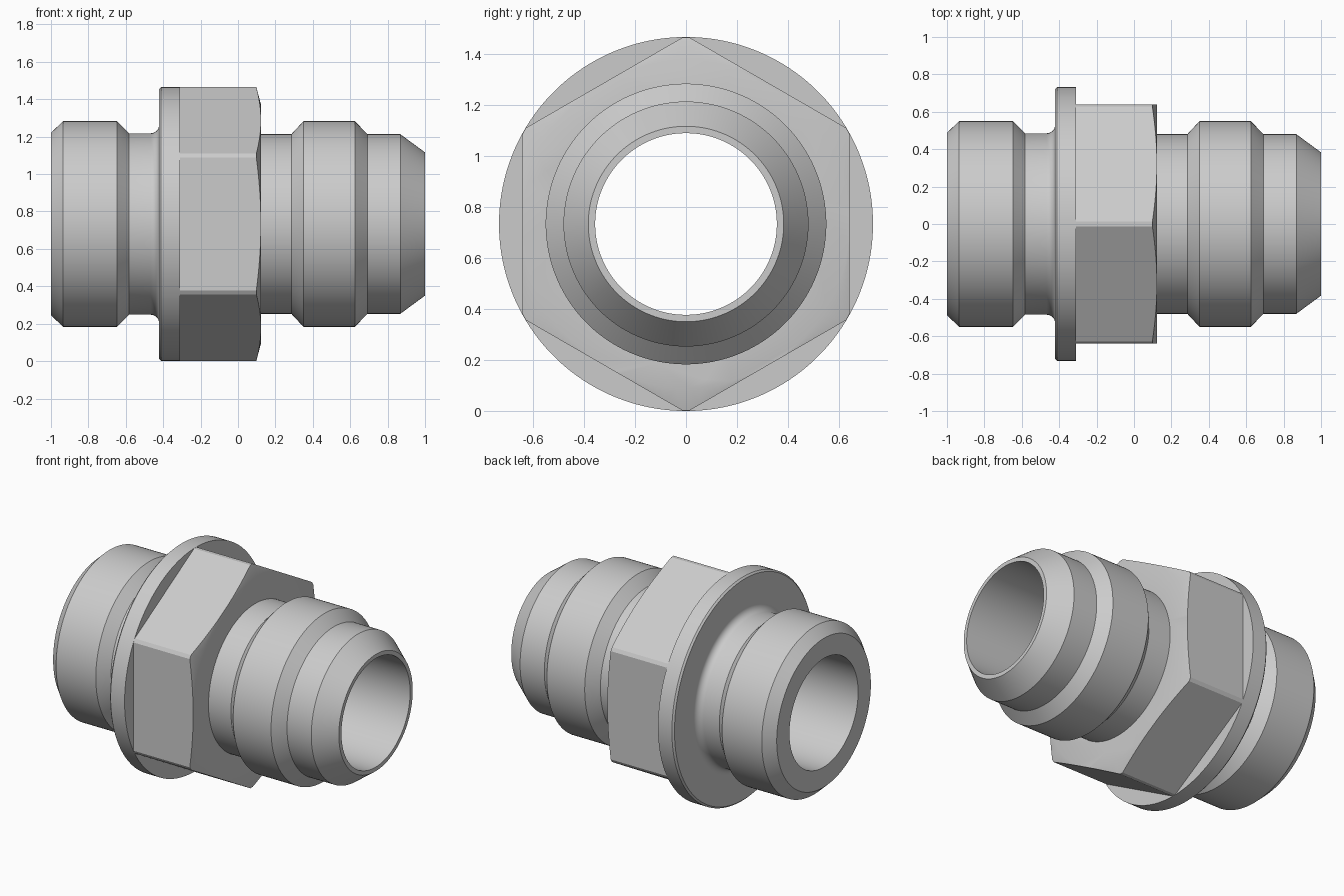
import bpy, bmesh
from math import sin, cos, pi, radians

if "Cube" in bpy.data.objects:
    bpy.data.objects.remove(bpy.data.objects["Cube"])

ZC = 0.733    # height of the fitting's axis
SEG = 144


def lathe(name, profile, seg=SEG, phase=pi / SEG):
    """Solid of revolution about the x axis from (x, radius) points."""
    bm = bmesh.new()
    rings = []
    for x, r in profile:
        rings.append([bm.verts.new((x, r * sin(phase + 2 * pi * i / seg),
                                    ZC + r * cos(phase + 2 * pi * i / seg)))
                      for i in range(seg)])
    for a, b in zip(rings, rings[1:]):
        for i in range(seg):
            j = (i + 1) % seg
            bm.faces.new((a[i], a[j], b[j], b[i]))
    bm.faces.new(rings[0])
    bm.faces.new(rings[-1])
    bmesh.ops.recalc_face_normals(bm, faces=bm.faces)
    me = bpy.data.meshes.new(name)
    bm.to_mesh(me)
    bm.free()
    ob = bpy.data.objects.new(name, me)
    bpy.context.collection.objects.link(ob)
    return ob


def boolean(target, tool, operation):
    """Apply a boolean and remove the tool object."""
    mod = target.modifiers.new(operation, 'BOOLEAN')
    mod.operation = operation
    mod.solver = 'EXACT'
    mod.object = tool
    bpy.context.view_layer.objects.active = target
    bpy.ops.object.modifier_apply(modifier=mod.name)
    bpy.data.objects.remove(tool)


# Turned body: threaded end, groove with fillet, flange, then the coned end
R = 0.045
fillet = [(-0.467 + R * sin(t), 0.485 + R - R * cos(t))
          for t in (radians(90 * i / 8) for i in range(9))]
body = lathe("hex_fitting", [
    (-1.0, 0.488), (-0.935, 0.55), (-0.647, 0.55), (-0.582, 0.485),
    *fillet,
    (-0.422, 0.722), (-0.411, 0.733), (-0.31, 0.733),
    (-0.31, 0.48), (0.285, 0.48), (0.35, 0.55), (0.625, 0.55),
    (0.692, 0.48), (0.868, 0.48), (1.0, 0.383)])

# Hexagon with a corner chamfer on its right side, rooted in the flange
hexagon = lathe("hexagon", [(-0.36, 0.739), (0.122, 0.739)], seg=6, phase=0)
chamfer = lathe("chamfer", [(-0.5, 0.732), (0.098, 0.732), (0.122, 0.642), ])
boolean(hexagon, chamfer, 'INTERSECT')
boolean(body, hexagon, 'UNION')

# Through bore
boolean(body, lathe("bore", [(-1.2, 0.356), (1.2, 0.356)]), 'DIFFERENCE')

body.select_set(True)
bpy.context.view_layer.objects.active = body
bpy.ops.object.shade_smooth_by_angle(angle=radians(20))
